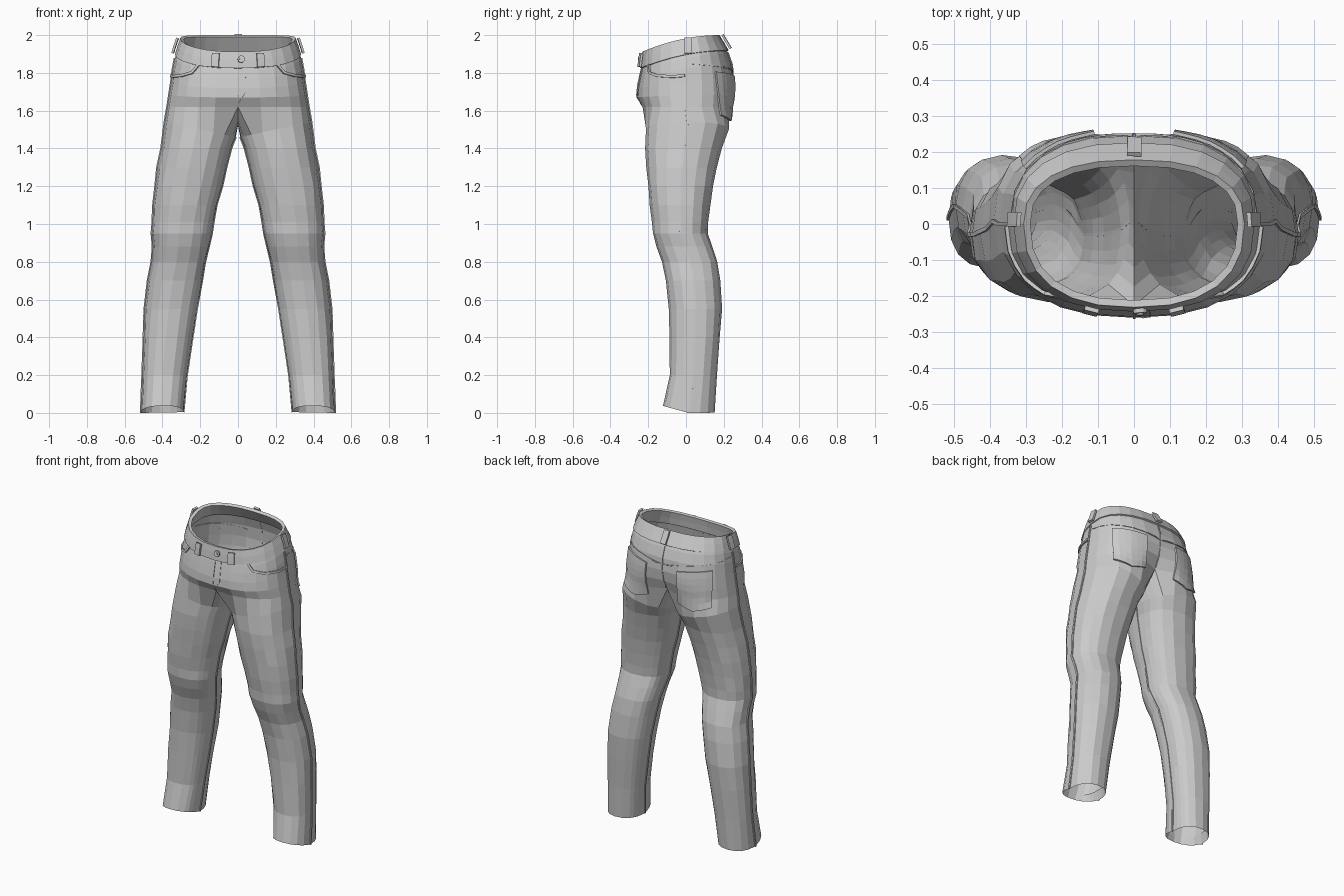
import bpy, random
from math import sin, cos, pi, radians, copysign
from mathutils import Vector
from mathutils.bvhtree import BVHTree

if "Cube" in bpy.data.objects:
    bpy.data.objects.remove(bpy.data.objects["Cube"])

random.seed(4)
N, M = 12, 7          # half-torso segments, crotch points


def spow(v, p):
    return copysign(abs(v) ** p, v)


def make(name, verts, faces, mirror=True, thick=0, offset=-1):
    me = bpy.data.meshes.new(name)
    me.from_pydata([tuple(v) for v in verts], [], faces)
    ob = bpy.data.objects.new(name, me)
    bpy.context.collection.objects.link(ob)
    if mirror:
        m = ob.modifiers.new("Mirror", 'MIRROR')
        m.use_clip = True
        m.merge_threshold = 0.0005
    if thick:
        s = ob.modifiers.new("Solidify", 'SOLIDIFY')
        s.thickness, s.offset = thick, offset
    return ob


def grid_faces(rows, cols):
    return [(r * cols + c, (r + 1) * cols + c, (r + 1) * cols + c + 1, r * cols + c + 1)
            for r in range(rows - 1) for c in range(cols - 1)]


# half ring of the torso, front centre -> side -> back centre
def torso_ring(a, f, b, zf, zb, pinch_f=0, pinch_b=0):
    pts = []
    for i in range(N + 1):
        t = -pi / 2 + pi * i / N
        x = 0 if i in (0, N) else a * spow(cos(t), 0.83)
        s = spow(sin(t), 0.83)
        y = b * s if s > 0 else -f * s
        k = max(0, 1 - x / 0.14)
        u = (y - f) / (b - f)
        y += pinch_f * k if s < 0 else -pinch_b * k
        pts.append(Vector((x, y, zf + (zb - zf) * (1 - (1 - u) ** 2))))
    return pts


# closed ring of the right leg, same order as torso ring plus inner points
def leg_ring(xi, xo, f, b, z_in, z_out, z_front=0, jit=0.0):
    pts = []
    cx, w, cy, d = (xi + xo) / 2, (xo - xi) / 2, (f + b) / 2, (b - f) / 2
    angs = [-130 + 260 * i / N for i in range(N + 1)]
    angs += [130 + 100 * (k + 1) / (M + 1) for k in range(M)]
    for a in angs:
        t = radians(a)
        c, s = spow(cos(t), 0.85), spow(sin(t), 0.85)
        j = 1 + random.uniform(-jit, jit)
        z = z_in + (z_out - z_in) * (c + 1) / 2 + z_front * max(0, -s)
        pts.append(Vector((cx + w * c * j, cy + d * s * j, z)))
    return pts


# trouser body: torso rings, crotch curve, then leg rings
torso = [torso_ring(*r) for r in (
    (.322, -.229, .205, 1.845, 1.94),
    (.334, -.238, .225, 1.81, 1.90),
    (.345, -.247, .245, 1.77, 1.84),
    (.354, -.257, .258, 1.72, 1.76, 0, .01),
    (.364, -.260, .262, 1.67, 1.69, 0, .03),
    (.374, -.238, .255, 1.62, 1.62, .012, .06))]
last = torso[-1]
crotch = []
for k in range(1, M + 1):
    t = k / (M + 1)
    crotch.append(Vector((0, last[N].y + (last[0].y - last[N].y) * t, 1.62 - .1 * sin(pi * t) ** .8)))
legs = [leg_ring(.012, .388, -.212, .228, 1.46, 1.54)]
for z, xi, xo, f, b in (
        (1.40, .038, .405, -.215, .190), (1.30, .060, .425, -.210, .165),
        (1.20, .085, .440, -.200, .145), (1.10, .110, .448, -.190, .130),
        (1.01, .130, .455, -.178, .120), (.95, .140, .455, -.177, .117),
        (.88, .155, .452, -.155, .140), (.80, .172, .455, -.125, .168),
        (.70, .190, .475, -.105, .180), (.55, .215, .493, -.090, .190),
        (.40, .240, .500, -.086, .180), (.20, .270, .507, -.086, .162)):
    legs.append(leg_ring(xi, xo, f, b, z, z, 0, .018))
legs.append(leg_ring(.288, .514, -.122, .152, .004, 0, .036))
legs.append(leg_ring(.296, .506, -.112, .144, .07, .07))      # hem turned inside

verts = [p for r in torso for p in r]
faces = grid_faces(len(torso), N + 1)
top = list(range(len(verts) - N - 1, len(verts)))
top += range(len(verts), len(verts) + M)
verts += crotch
for ring in legs:
    low = list(range(len(verts), len(verts) + len(ring)))
    verts += ring
    n = len(ring)
    faces += [(top[i], low[i], low[(i + 1) % n], top[(i + 1) % n]) for i in range(n)]
    top = low
make("trouser_body", verts, faces)
body_tree = BVHTree.FromPolygons(verts, faces)

# waistband
band = [torso_ring(.306, -.231, .178, 1.912, 2.0),
        torso_ring(.321, -.238, .202, 1.87, 1.96),
        torso_ring(.334, -.243, .226, 1.825, 1.92)]
bv = [p for r in band for p in r]
bf = grid_faces(3, N + 1)
make("waistband", bv, bf, thick=.02)
band_tree = BVHTree.FromPolygons(bv, bf)


# project (angle around body, height) onto a surface
def project(deg, z, tree=body_tree):
    t = radians(max(-89.9, min(89.9, deg)))
    d = Vector((cos(t), sin(t), 0))
    loc, nor, _, _ = tree.ray_cast(d * 2 + Vector((0, 0, z)), -d)
    if loc is None:
        return None
    return loc, (nor if nor.dot(d) > 0 else -nor)


# narrow raised strip along points with normals
def ribbon(name, hits, width, off, thick, mirror=True):
    hits = [h for h in hits if h]
    vs = []
    for i, (p, n) in enumerate(hits):
        tan = hits[min(i + 1, len(hits) - 1)][0] - hits[max(i - 1, 0)][0]
        side = n.cross(tan).normalized() * width / 2
        vs += [p + n * off - side, p + n * off + side]
    return make(name, vs, grid_faces(len(hits), 2), mirror, thick, 0)


def path(pts, steps=4, tree=body_tree):
    out = []
    for (a, z), (a2, z2) in zip(pts, pts[1:]):
        out += [project(a + (a2 - a) * k / steps, z + (z2 - z) * k / steps, tree) for k in range(steps)]
    return out + [project(*pts[-1], tree)]


# seams
X = Vector((1, 0, 0))
ribbon("outer_seam", [(r[N // 2], X) for r in torso[1:] + legs[:-1]], .012, .003, .006)
ribbon("inner_seam", [(r[N + 1 + M // 2], -X) for r in legs[:-1]], .01, .002, .005)
ribbon("fly_seam", path([(-90, 1.84), (-90, 1.63)]), .006, .002, .005, False)
ribbon("fly_stitching", path([(-80, 1.84), (-80, 1.70), (-89, 1.64)]), .004, .001, .004, False)
ribbon("back_seam", path([(90, 1.91), (90, 1.63)]), .008, .002, .005, False)
ribbon("yoke_seam", path([(89, 1.80), (50, 1.825), (4, 1.85)]), .007, .002, .005)
ribbon("front_pocket_edge", path([(-43, 1.84), (-38, 1.80), (-27, 1.785), (-12, 1.78), (-1, 1.785)], 2),
       .014, .005, .010)

# back pockets: five-sided patches laid over the seat
pv, S = [], 6
for r in range(S + 1):
    v = r / S
    for c in range(S + 1):
        u = c / S
        a = (66 - 2 * v) + ((27 + 3 * v) - (66 - 2 * v)) * u
        z_top = 1.785 + .02 * u
        z_bot = 1.575 - .03 * (1 - abs(2 * u - 1))
        p, n = project(a, z_top + (z_bot - z_top) * v)
        pv.append(p + n * .007)
make("back_pocket", pv, [f[::-1] for f in grid_faces(S + 1, S + 1)], True, .01, 0)

# belt loops
for name, a, z0, z1, mir in (("front_belt_loop", -63, 1.925, 1.83, True),
                             ("side_belt_loop", 2, 1.98, 1.90, True),
                             ("rear_belt_loop", 90, 1.995, 1.922, False)):
    hits = path([(a, z0), (a, z1)], 4, band_tree)
    ribbon(name, hits, .04, .014, .012, mir)

# waist button
p, n = project(-86, 1.872, band_tree)
for name, rad, depth, off in (("button", .019, .012, .006), ("button_centre", .009, .018, .008)):
    bpy.ops.mesh.primitive_cylinder_add(vertices=12, radius=rad, depth=depth, location=p + n * off,
                                        rotation=n.to_track_quat('Z', 'Y').to_euler())
    bpy.context.object.name = name
